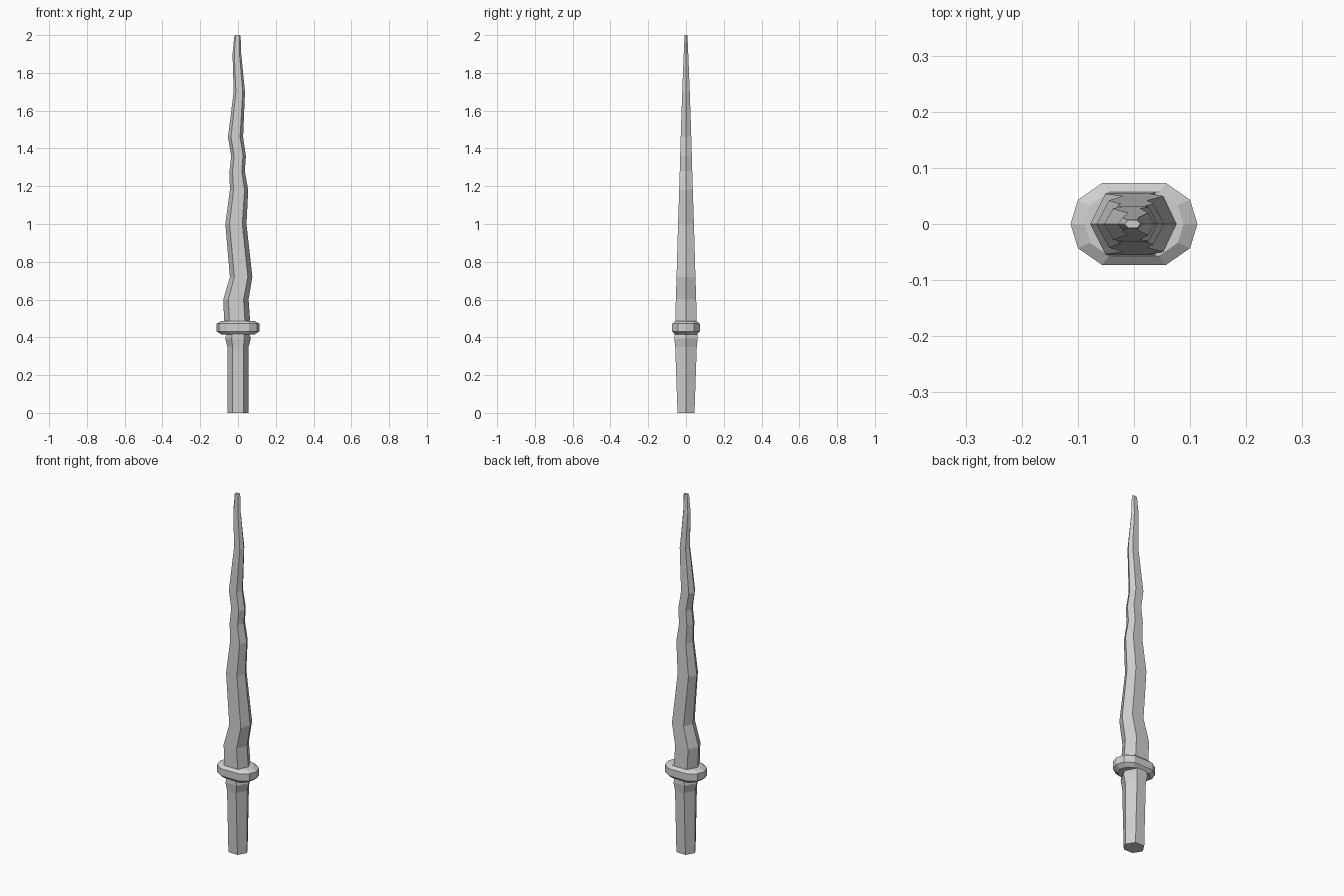
import bpy
import bmesh

cube = bpy.data.objects.get("Cube")
if cube:
    bpy.data.objects.remove(cube, do_unlink=True)

steel = bpy.data.materials.new("grey_steel")
steel.use_nodes = True
grey = (0.63, 0.63, 0.63, 1)
steel.diffuse_color = grey
steel.node_tree.nodes["Principled BSDF"].inputs["Base Color"].default_value = grey


def hexagon(z, left, right, depth, flat):
    """Six-sided section: points at the sides, flats at front and back."""
    mid, half = (left + right) / 2, (right - left) / 2
    f = half * flat
    return [(right, 0, z), (mid + f, depth, z), (mid - f, depth, z),
            (left, 0, z), (mid - f, -depth, z), (mid + f, -depth, z)]


def finish(name, bm):
    bmesh.ops.recalc_face_normals(bm, faces=bm.faces)
    mesh = bpy.data.meshes.new(name)
    bm.to_mesh(mesh)
    bm.free()
    mesh.materials.append(steel)
    obj = bpy.data.objects.new(name, mesh)
    bpy.context.collection.objects.link(obj)
    return obj


def loft(name, sections):
    """Skin a stack of sections and cap both ends."""
    bm = bmesh.new()
    rings = [[bm.verts.new(p) for p in s] for s in sections]
    for low, high in zip(rings, rings[1:]):
        for i in range(len(low)):
            j = (i + 1) % len(low)
            bm.faces.new((low[i], low[j], high[j], high[i]))
    bm.faces.new(rings[0])
    bm.faces.new(rings[-1])
    return finish(name, bm)


# Wavy blade: height, left edge, right edge, half thickness
blade = [(0.46, -0.072, 0.066, 0.057), (0.60, -0.078, 0.056, 0.054),
         (0.72, -0.043, 0.076, 0.050), (1.00, -0.067, 0.045, 0.042),
         (1.18, -0.043, 0.054, 0.036), (1.28, -0.045, 0.036, 0.033),
         (1.36, -0.036, 0.042, 0.031), (1.46, -0.053, 0.027, 0.028),
         (1.70, -0.023, 0.037, 0.020), (1.90, -0.029, 0.017, 0.012),
         (1.99, -0.020, 0.014, 0.008), (2.00, -0.016, 0.011, 0.007)]
loft("blade", [hexagon(*row, 0.6) for row in blade])

# Grip with a flared collar: height, half width, half depth
grip = [(0, 0.056, 0.045), (0.35, 0.056, 0.057),
        (0.395, 0.068, 0.062), (0.43, 0.055, 0.06)]
loft("grip", [hexagon(z, -w, w, d, 0.5) for z, w, d in grip])

# Ten-sided bevelled guard
bm = bmesh.new()
outline = [(0.113, 0), (0.100, 0.043), (0.057, 0.073)]
for z, scale in ((0.415, 0.78), (0.432, 1), (0.472, 1), (0.486, 0.78)):
    points = {(sx * x * scale, sy * y * scale)
              for x, y in outline for sx in (-1, 1) for sy in (-1, 1)}
    for x, y in sorted(points):
        bm.verts.new((x, y, z))
bmesh.ops.convex_hull(bm, input=bm.verts)
bmesh.ops.dissolve_limit(bm, angle_limit=0.02, verts=bm.verts, edges=bm.edges)
finish("guard", bm)
